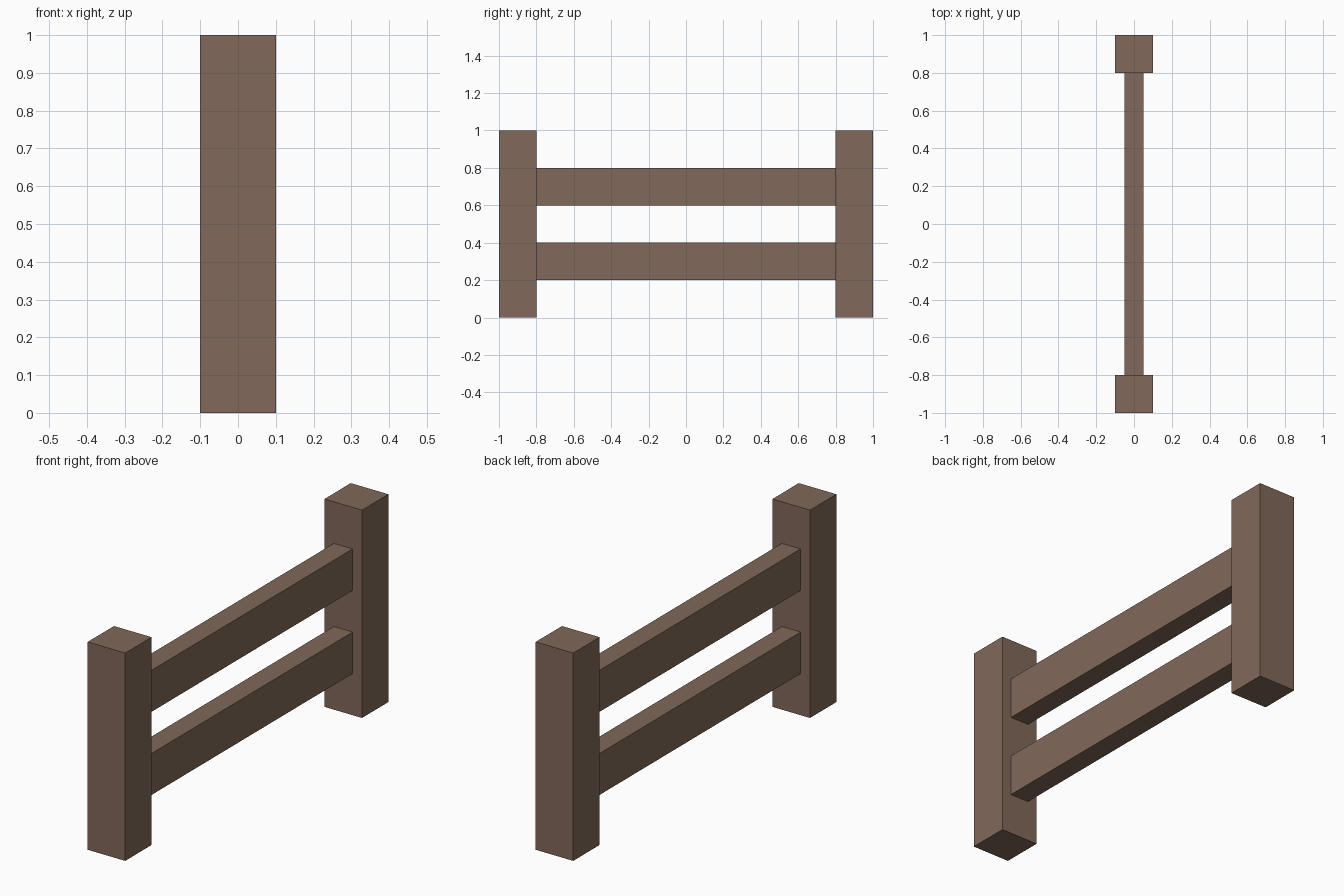
import bpy

if "Cube" in bpy.data.objects:
    bpy.data.objects.remove(bpy.data.objects["Cube"])

wood = bpy.data.materials.new("brown_wood")
wood.diffuse_color = (0.22, 0.14, 0.10, 1)
wood.use_nodes = True
wood.node_tree.nodes["Principled BSDF"].inputs["Base Color"].default_value = wood.diffuse_color


def box(name, size, centre):
    bpy.ops.mesh.primitive_cube_add(size=1, location=centre)
    obj = bpy.context.object
    obj.name = name
    obj.scale = size
    bpy.ops.object.transform_apply(location=False, rotation=False, scale=True)
    obj.data.materials.append(wood)
    return obj


# Square posts at both ends
for name, side in (("front_post", -1), ("back_post", 1)):
    box(name, (0.2, 0.2, 1.0), (0, side * 0.9, 0.5))

# Thinner rails spanning between the inner post faces
for name, z in (("lower_rail", 0.3), ("upper_rail", 0.7)):
    box(name, (0.1, 1.6, 0.2), (0, 0, z))
